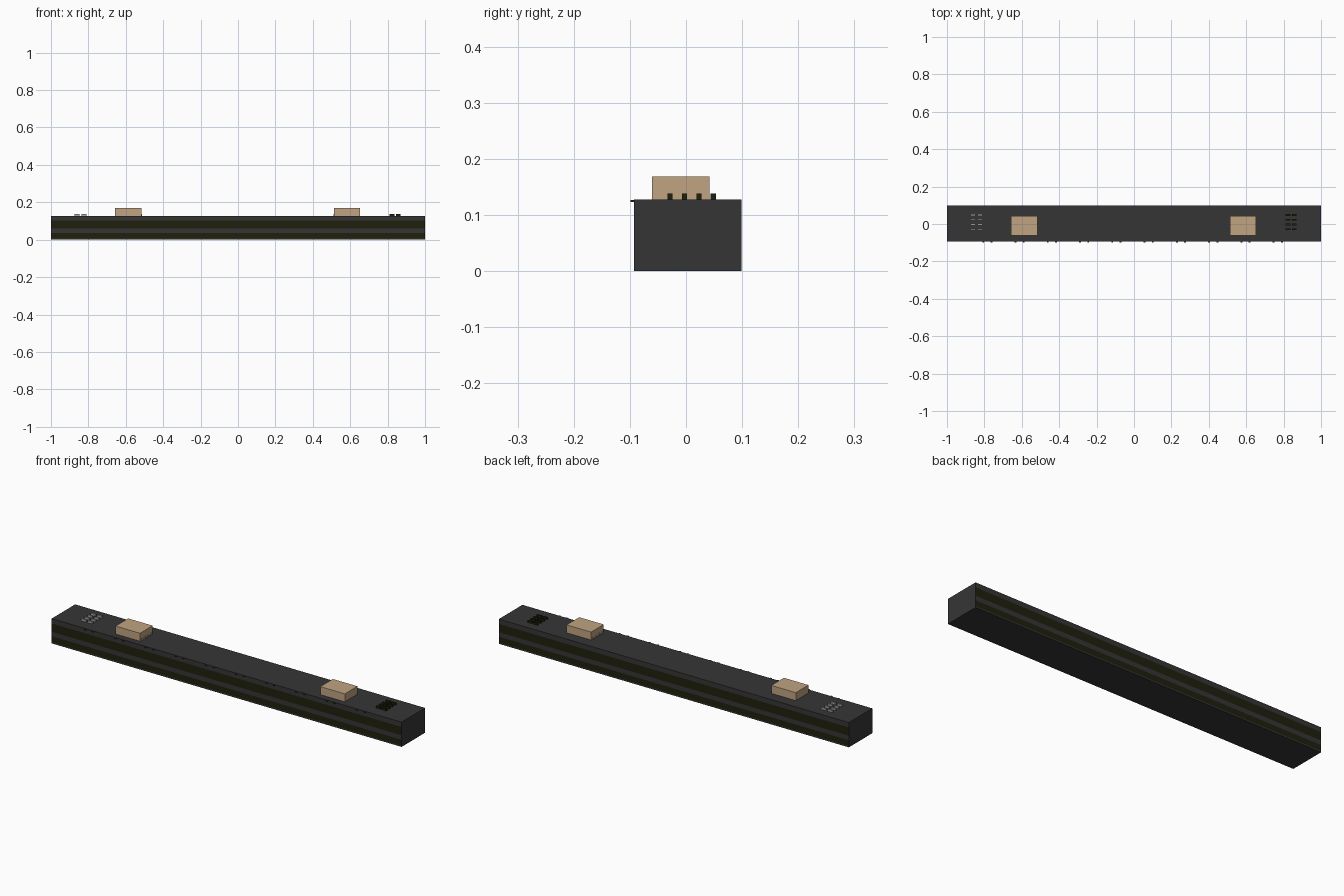
import bpy, bmesh

if "Cube" in bpy.data.objects:
    bpy.data.objects.remove(bpy.data.objects["Cube"])

def material(name, rgb):
    m = bpy.data.materials.new(name)
    m.diffuse_color = (*rgb, 1)
    m.use_nodes = True
    m.node_tree.nodes["Principled BSDF"].inputs["Base Color"].default_value = m.diffuse_color
    return m

GREY = material("charcoal grey", (0.036, 0.036, 0.036))
OLIVE = material("dark olive", (0.014, 0.014, 0.004))
TAN = material("tan", (0.53, 0.37, 0.22))
LIGHT = material("light grey", (0.40, 0.40, 0.40))
GREEN = material("dark green", (0.012, 0.03, 0.014))

def add_boxes(bm, boxes):
    for (x0, x1), (y0, y1), (z0, z1) in boxes:
        verts = bmesh.ops.create_cube(bm, size=1)["verts"]
        for v in verts:
            v.co = (x1 if v.co.x > 0 else x0,
                    y1 if v.co.y > 0 else y0,
                    z1 if v.co.z > 0 else z0)

def finish(bm, name, mats):
    me = bpy.data.meshes.new(name)
    bm.to_mesh(me)
    bm.free()
    for m in mats:
        me.materials.append(m)
    ob = bpy.data.objects.new(name, me)
    bpy.context.collection.objects.link(ob)
    return ob

def box_group(name, boxes, mat):
    bm = bmesh.new()
    add_boxes(bm, boxes)
    return finish(bm, name, [mat])

# Long beam, cut at band heights; front and back bands are olive
TOP = 0.128
bm = bmesh.new()
add_boxes(bm, [((-1, 1), (-0.093, 0.099), (0, TOP))])
for z in (0.007, 0.037, 0.06, 0.103):
    bmesh.ops.bisect_plane(bm, geom=bm.verts[:] + bm.edges[:] + bm.faces[:],
                           plane_co=(0, 0, z), plane_no=(0, 0, 1))
bm.normal_update()
for f in bm.faces:
    z = f.calc_center_median().z
    if abs(f.normal.y) > 0.9 and (0.007 < z < 0.037 or 0.06 < z < 0.103):
        f.material_index = 1
finish(bm, "beam", [GREY, OLIVE])

# Tan blocks on the top, with small contacts on their inner faces
rows = [-0.033 + 0.0257 * i for i in range(4)]
for side, x0, x1 in (("left", -0.657, -0.517), ("right", 0.513, 0.653)):
    box_group(side + "_block", [((x0, x1), (-0.061, 0.042), (TOP, 0.169))], TAN)
    inner = (x1, x1 + 0.003) if side == "left" else (x0 - 0.003, x0)
    contacts = [(inner, (-0.052 + 0.025 * i, -0.043 + 0.025 * i), (TOP, 0.138))
                for i in range(4)]
    box_group(side + "_block_contacts", contacts, LIGHT)

# Pin grids near both ends
for side, cols, mat in (("left", (-0.873, -0.836), LIGHT),
                        ("right", (0.811, 0.844), OLIVE)):
    pins = [((x, x + 0.026), (y, y + 0.009), (TOP, 0.138))
            for x in cols for y in rows]
    box_group(side + "_pins", pins, mat)

# Pairs of tiny tabs along the front top edge
tabs = []
for i in range(10):
    x = -0.784 + 0.1725 * i
    for dx in (-0.022, 0.022):
        tabs.append(((x + dx - 0.005, x + dx + 0.005), (-0.099, -0.09), (0.123, 0.127)))
box_group("front_tabs", tabs, GREEN)
